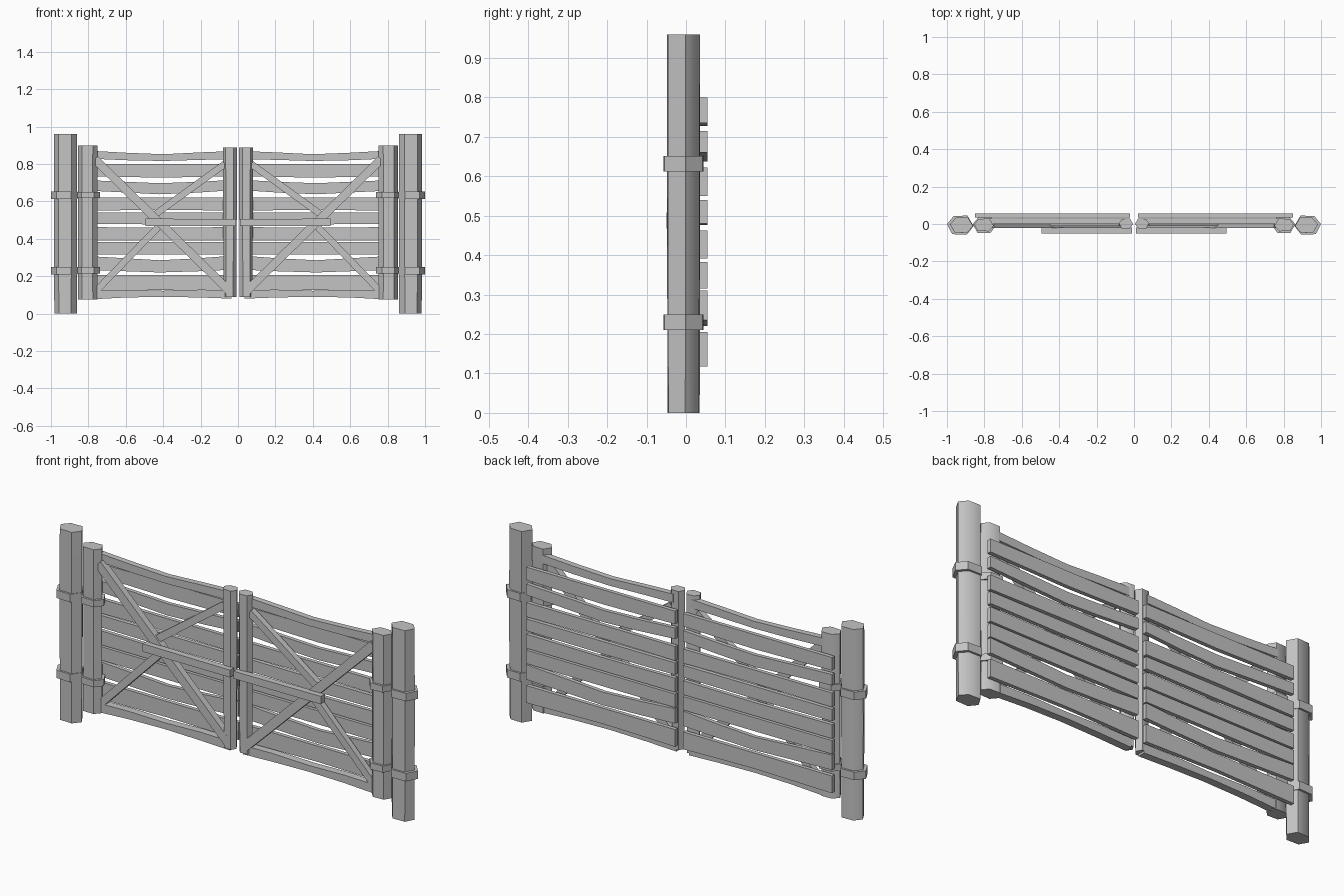
import bpy, math
from mathutils import Vector

if "Cube" in bpy.data.objects:
    bpy.data.objects.remove(bpy.data.objects["Cube"])

grey = bpy.data.materials.new("weathered_grey")
grey.diffuse_color = (0.55, 0.55, 0.55, 1)
grey.use_nodes = True
grey.node_tree.nodes["Principled BSDF"].inputs["Base Color"].default_value = grey.diffuse_color


def make(name, verts, faces, smooth=False):
    me = bpy.data.meshes.new(name)
    me.from_pydata(verts, [], faces)
    me.materials.append(grey)
    ob = bpy.data.objects.new(name, me)
    bpy.context.collection.objects.link(ob)
    if smooth:
        bpy.context.view_layer.objects.active = ob
        ob.select_set(True)
        bpy.ops.object.shade_smooth_by_angle(angle=math.radians(50))
        ob.select_set(False)
    return ob


def loft(name, rings, smooth=False):
    """Closed skin through equal-sized rings, with end caps."""
    n = len(rings[0])
    verts = [v for r in rings for v in r]
    faces = [tuple(reversed(range(n))), tuple(range(len(verts) - n, len(verts)))]
    for k in range(len(rings) - 1):
        for i in range(n):
            j = (i + 1) % n
            faces.append((k * n + i, k * n + j, (k + 1) * n + j, (k + 1) * n + i))
    return make(name, verts, faces, smooth)


# Lopsided hexagon shared by posts and straps, pointing along x
HEX = [(1, 0.1), (0.5, 0.95), (-0.55, 1), (-1, -0.1), (-0.5, -1), (0.6, -0.95)]


def hex_prism(name, side, cx, cy, rx, ry, levels, smooth=False):
    """levels: (z, scale) pairs"""
    rings = []
    for z, s in levels:
        ring = [(side * (cx + rx * s * a), cy + ry * s * b, z) for a, b in HEX]
        rings.append(ring if side > 0 else ring[::-1])
    return loft(name, rings, smooth)


def plank(name, side, y0, y1, sections):
    """Horizontal board; sections: (x, bottom z, top z) from the centre outward"""
    rings = []
    for x, lo, hi in sections:
        ring = [(side * x, y0, lo), (side * x, y1, lo), (side * x, y1, hi), (side * x, y0, hi)]
        rings.append(ring if side > 0 else ring[::-1])
    return loft(name, rings)


def brace(name, side, a, b, width, y0, y1):
    """Straight diagonal timber between two (x, z) points"""
    a, b = Vector((a[0], 0, a[1])), Vector((b[0], 0, b[1]))
    d = (b - a).normalized()
    n = Vector((-d.z, 0, d.x)) * width / 2
    rings = []
    for p in (a, b):
        ring = [(side * (p.x + s * n.x), y, p.z + s * n.z)
                for s, y in ((-1, y0), (-1, y1), (1, y1), (1, y0))]
        rings.append(ring if side > 0 else ring[::-1])
    return loft(name, rings)


# Back boards: bottom z, top z, sag of lower edge, sag of upper edge
BOARDS = [(0.735, 0.80, 0.008, 0.0), (0.66, 0.715, 0.022, 0.018),
          (0.55, 0.622, -0.005, 0.0), (0.48, 0.54, 0.003, 0.0),
          (0.392, 0.463, 0.0, 0.004), (0.315, 0.383, 0.0, 0.0),
          (0.235, 0.31, 0.015, 0.025), (0.118, 0.205, -0.008, 0.0)]

for side, tag in ((-1, "left"), (1, "right")):
    # Posts
    hex_prism(tag + "_outer_post", side, 0.922, -0.006, 0.062, 0.042,
              [(0, 0.97), (0.45, 1.0), (0.96, 0.99)], True)
    hex_prism(tag + "_hinge_post", side, 0.803, -0.005, 0.053, 0.034,
              [(0.075, 1.0), (0.45, 0.97), (0.90, 1.0)], True)
    hex_prism(tag + "_meeting_post", side, 0.043, 0.002, 0.038, 0.027,
              [(0.09, 0.9), (0.45, 0.95), (0.888, 1.0)], True)

    # Hinge straps around both posts
    for z, level in ((0.21, "lower"), (0.612, "upper")):
        hex_prism(f"{tag}_{level}_outer_strap", side, 0.929, -0.006, 0.071, 0.051,
                  [(z, 1), (z + 0.04, 1)])
        hex_prism(f"{tag}_{level}_inner_strap", side, 0.80, -0.005, 0.062, 0.044,
                  [(z + 0.005, 1), (z + 0.038, 1)])

    # Sagging top and bottom rails
    plank(tag + "_top_rail", side, 0.0, 0.03,
          [(0.05, 0.825, 0.868), (0.2, 0.822, 0.862), (0.4, 0.816, 0.852),
           (0.6, 0.82, 0.86), (0.78, 0.828, 0.87)])
    plank(tag + "_bottom_rail", side, -0.012, 0.026,
          [(0.035, 0.08, 0.125), (0.2, 0.086, 0.128), (0.4, 0.09, 0.122),
           (0.6, 0.086, 0.126), (0.77, 0.077, 0.122)])

    # Back boards
    for i, (lo, hi, sl, sh) in enumerate(BOARDS):
        plank(f"{tag}_board_{i + 1}", side, 0.035, 0.055,
              [(0.022, lo, hi), (0.22, lo - sl * 0.6, hi - sh * 0.6),
               (0.42, lo - sl, hi - sh), (0.63, lo - sl * 0.5, hi - sh * 0.5),
               (0.85, lo, hi)])

    # Cross bracing: one long timber and two shorter ones behind it
    brace(tag + "_long_brace", side, (0.765, 0.825), (0.04, 0.115), 0.045, -0.022, 0.012)
    brace(tag + "_upper_brace", side, (0.07, 0.80), (0.45, 0.525), 0.036, -0.012, 0.018)
    brace(tag + "_lower_brace", side, (0.765, 0.115), (0.41, 0.48), 0.036, -0.012, 0.018)

    # Latch bar across the front
    plank(tag + "_latch_bar", side, -0.05, -0.018,
          [(0.01, 0.468, 0.505), (0.495, 0.468, 0.508)])
